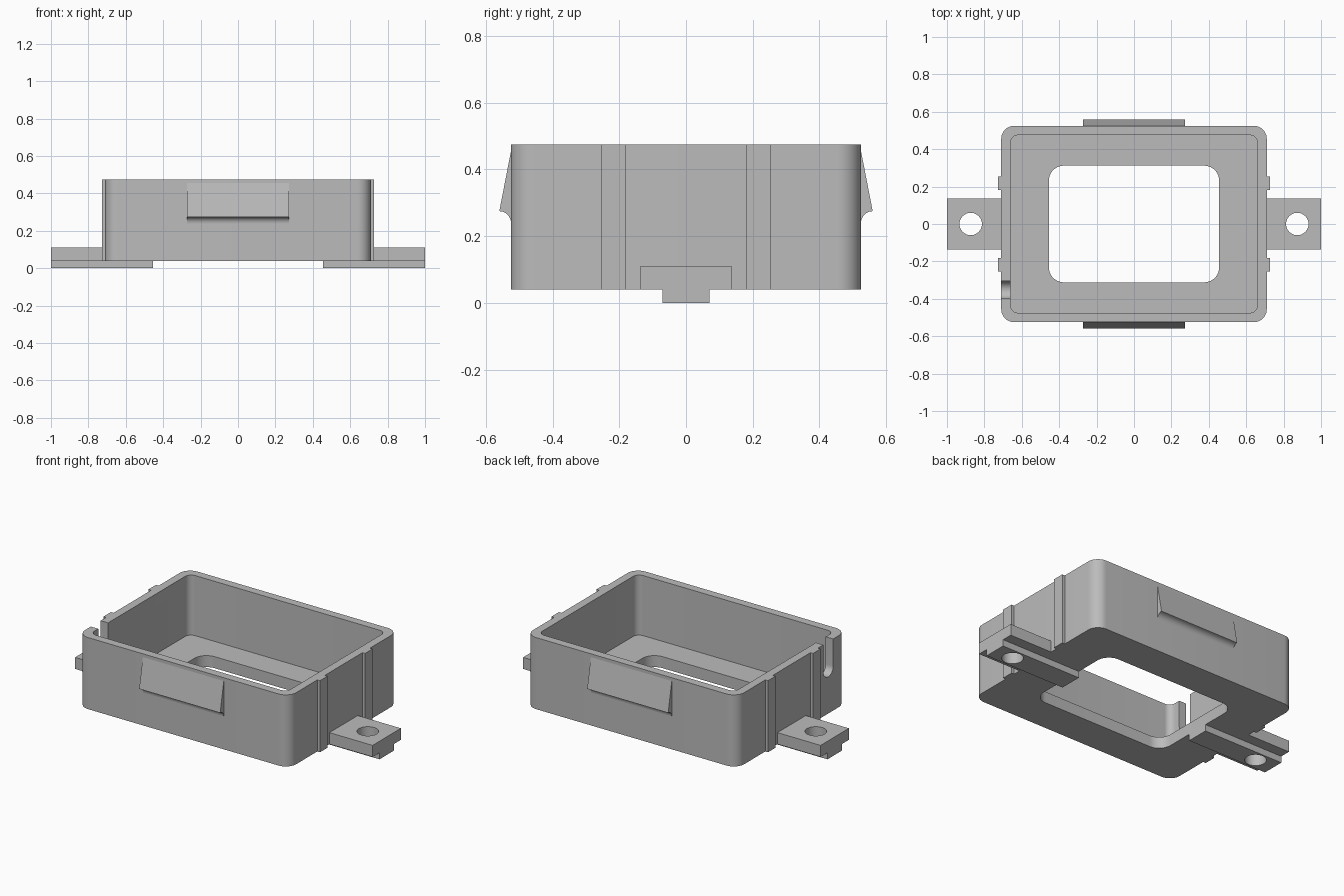
import bpy, bmesh, math

default_cube = bpy.data.objects.get("Cube")
if default_cube:
    bpy.data.objects.remove(default_cube, do_unlink=True)

BASE, TOP, FLOOR = 0.04, 0.475, 0.11
WALL_X, WALL_Y = 0.71, 0.525

grey = bpy.data.materials.new("plain grey")
GREY = (0.5, 0.5, 0.5, 1.0)
grey.diffuse_color = GREY
grey.use_nodes = True
grey.node_tree.nodes["Principled BSDF"].inputs["Base Color"].default_value = GREY


def arc(cx, cy, r, start, end, steps):
    """Points along an arc, angles in degrees."""
    angles = [math.radians(start + (end - start) * i / steps) for i in range(steps + 1)]
    return [(cx + r * math.cos(a), cy + r * math.sin(a)) for a in angles]


def rounded(hx, hy, r):
    """Rounded rectangle outline centred on the origin."""
    pts = []
    for i, (sx, sy) in enumerate([(1, 1), (-1, 1), (-1, -1), (1, -1)]):
        pts += arc(sx * (hx - r), sy * (hy - r), r, 90 * i, 90 * i + 90, 10)
    return pts


def rect(x0, x1, y0, y1):
    return [(x0, y0), (x1, y0), (x1, y1), (x0, y1)]


def prism(name, outline, low, high, axis="z"):
    """Extrude an outline: (x, y) along z, or (y, z) along x."""
    place = (lambda a, b, c: (a, b, c)) if axis == "z" else (lambda a, b, c: (c, a, b))
    bm = bmesh.new()
    bottom = [bm.verts.new(place(a, b, low)) for a, b in outline]
    top = [bm.verts.new(place(a, b, high)) for a, b in outline]
    bm.faces.new(bottom)
    bm.faces.new(top)
    for i in range(len(outline)):
        j = (i + 1) % len(outline)
        bm.faces.new((bottom[i], bottom[j], top[j], top[i]))
    bmesh.ops.recalc_face_normals(bm, faces=bm.faces)
    mesh = bpy.data.meshes.new(name)
    bm.to_mesh(mesh)
    bm.free()
    mesh.materials.append(grey)
    obj = bpy.data.objects.new(name, mesh)
    bpy.context.collection.objects.link(obj)
    return obj


def activate(obj):
    bpy.ops.object.select_all(action="DESELECT")
    obj.select_set(True)
    bpy.context.view_layer.objects.active = obj


def cut(obj, *cutters):
    """Subtract the cutters, then discard them."""
    activate(obj)
    for cutter in cutters:
        cutter.hide_render = True
        mod = obj.modifiers.new("cut", "BOOLEAN")
        mod.operation, mod.solver, mod.object = "DIFFERENCE", "EXACT", cutter
        bpy.ops.object.modifier_apply(modifier=mod.name)
        bpy.data.objects.remove(cutter, do_unlink=True)


def smooth(obj):
    activate(obj)
    bpy.ops.object.shade_smooth_by_angle(angle=math.radians(30))


# Open tray with a windowed floor and a round-bottomed cable slot
slot_y, slot_r, slot_z = -0.352, 0.047, 0.31
slot = [(slot_y + slot_r, TOP + 0.1), (slot_y - slot_r, TOP + 0.1)]
slot += arc(slot_y, slot_z, slot_r, 180, 360, 16)
tray = prism("tray", rounded(WALL_X, WALL_Y, 0.07), BASE, TOP)
cut(tray,
    prism("cavity_cutter", rounded(0.66, 0.475, 0.04), FLOOR, TOP + 0.1),
    prism("window_cutter", rounded(0.455, 0.312, 0.08), BASE - 0.1, FLOOR + 0.1),
    prism("slot_cutter", slot, -0.8, -0.62, "x"))
smooth(tray)

for side, s in (("left", 1), ("right", -1)):
    # Drilled mounting tab, with a key rail running in under the floor
    for part, inner, half, low, high in (("tab", WALL_X, 0.136, BASE, FLOOR),
                                         ("rail", 0.455, 0.07, 0.0, BASE)):
        x0, x1 = sorted((s * inner, s * 1.0))
        obj = prism(f"{side}_{part}", rect(x0, x1, -half, half), low, high)
        cut(obj, prism("hole_cutter", arc(s * 0.873, 0, 0.06, 0, 348.75, 31), -0.1, 0.3))
        smooth(obj)

    # Vertical ribs on the end walls
    for end, t in (("front", -1), ("back", 1)):
        x0, x1 = sorted((s * WALL_X, s * 0.728))
        y0, y1 = sorted((t * 0.181, t * 0.253))
        prism(f"{side}_{end}_rib", rect(x0, x1, y0, y1), BASE, TOP)

# Wedge-shaped snap catches with a hollowed underside
for end, t in (("front", -1), ("back", 1)):
    profile = [(WALL_Y, 0.455)] + arc(0.56, 0.24, 0.035, 90, 180, 8)
    catch = prism(f"{end}_catch", [(t * y, z) for y, z in profile], -0.272, 0.272, "x")
    smooth(catch)
